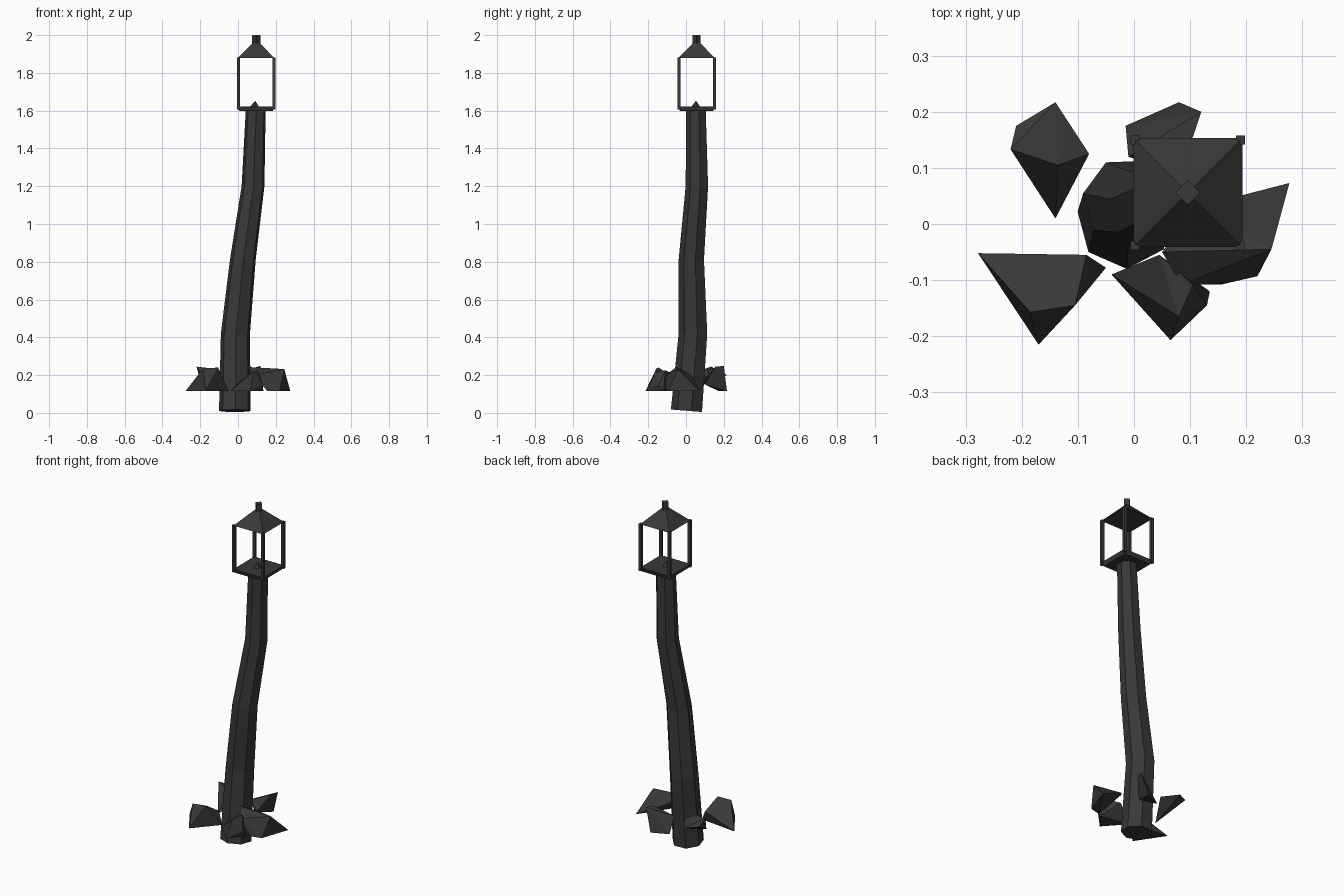
import bpy, bmesh, math
from mathutils import Vector

if "Cube" in bpy.data.objects:
    bpy.data.objects.remove(bpy.data.objects["Cube"])

iron = bpy.data.materials.new("charcoal")
iron.diffuse_color = (0.04, 0.04, 0.041, 1)
iron.use_nodes = True
iron.node_tree.nodes["Principled BSDF"].inputs["Base Color"].default_value = iron.diffuse_color
CX, CY = 0.096, 0.056          # lantern axis


def finish(name, bm):
    bmesh.ops.recalc_face_normals(bm, faces=bm.faces[:])
    mesh = bpy.data.meshes.new(name)
    bm.to_mesh(mesh)
    bm.free()
    mesh.materials.append(iron)
    obj = bpy.data.objects.new(name, mesh)
    bpy.context.collection.objects.link(obj)
    return obj


def loft(name, rings, sides, turn):
    """Skin rings of (x, y, z, radius, slope of z along y), capped at both ends."""
    bm = bmesh.new()
    loops = []
    for x, y, z, r, slope in rings:
        loop = []
        for i in range(sides):
            a = math.radians(turn) + math.tau * i / sides
            dy = r * math.sin(a)
            loop.append(bm.verts.new((x + r * math.cos(a), y + dy, z + slope * dy)))
        loops.append(loop)
    for lo, hi in zip(loops, loops[1:]):
        for i in range(sides):
            j = (i + 1) % sides
            bm.faces.new((lo[i], lo[j], hi[j], hi[i]))
    bm.faces.new(loops[0][::-1])
    bm.faces.new(loops[-1])
    return finish(name, bm)


def shard(name, points):
    """Faceted chunk: convex hull of a few corner points."""
    bm = bmesh.new()
    for p in points:
        bm.verts.new(p)
    res = bmesh.ops.convex_hull(bm, input=bm.verts[:])
    loose = {v for v in bm.verts if not v.link_faces}
    bmesh.ops.delete(bm, geom=list(loose), context='VERTS')
    return finish(name, bm)


# Crooked seven-sided post
loft("post", [(-0.016, 0.006, 0.011, 0.086, -0.08),
              (-0.013, 0.040, 0.42, 0.079, 0),
              (0.026, 0.031, 0.81, 0.070, 0),
              (0.080, 0.060, 1.20, 0.062, 0),
              (0.094, 0.055, 1.60, 0.054, 0)], 7, 15)

# Lantern: base plate, spike, corner bars, roof, finial
R2 = math.sqrt(2)
loft("lantern_base", [(CX, CY, 1.598, 0.088 * R2, 0),
                      (CX, CY, 1.622, 0.097 * R2, 0)], 4, 45)
loft("wick_spike", [(0.085, 0.053, 1.60, 0.04, 0),
                    (0.091, 0.053, 1.65, 0.002, 0)], 7, 15)
for sx in (-1, 1):
    for sy in (-1, 1):
        x, y = CX + sx * 0.094, CY + sy * 0.094
        loft("lantern_bar", [(x, y, 1.605, 0.008 * R2, 0),
                             (x, y, 1.882, 0.008 * R2, 0)], 4, 45)
loft("lantern_roof", [(CX, CY, 1.878, 0.097 * R2, 0),
                      (CX, CY, 1.975, 0.004, 0)], 4, 45)
loft("finial", [(CX, CY, 1.94, 0.022, 0), (CX, CY, 2.0, 0.022, 0)], 4, 0)

# Faceted shards around the foot
L = 0.115
shard("shard_front_left", [(-.278, -.052, L), (-.17, -.215, L), (-.05, -.078, L),
                           (-.185, -.157, .235), (-.105, -.145, .24), (-.085, -.055, .18)])
shard("shard_back_left", [(-.14, .01, L), (-.08, .125, .205), (-.14, .217, .20),
                          (-.21, .175, .21), (-.22, .133, .245), (-.135, .105, .235)])
shard("shard_right", [(.277, .073, L), (.245, -.045, .232), (.22, -.093, L),
                      (.155, -.108, L), (.085, -.108, .20), (.05, -.05, .243),
                      (.11, .03, .2)])
shard("shard_front", [(-.04, -.09, L), (.065, -.207, L), (.135, -.12, L),
                      (.13, -.145, .15), (.08, -.165, .215), (.105, -.108, .225),
                      (.045, -.055, .20)])
shard("shard_back", [(.08, .217, L), (.12, .2, .248), (-.015, .175, L),
                     (.105, .155, .245), (-.01, .12, .2), (.05, .1, .15)])
